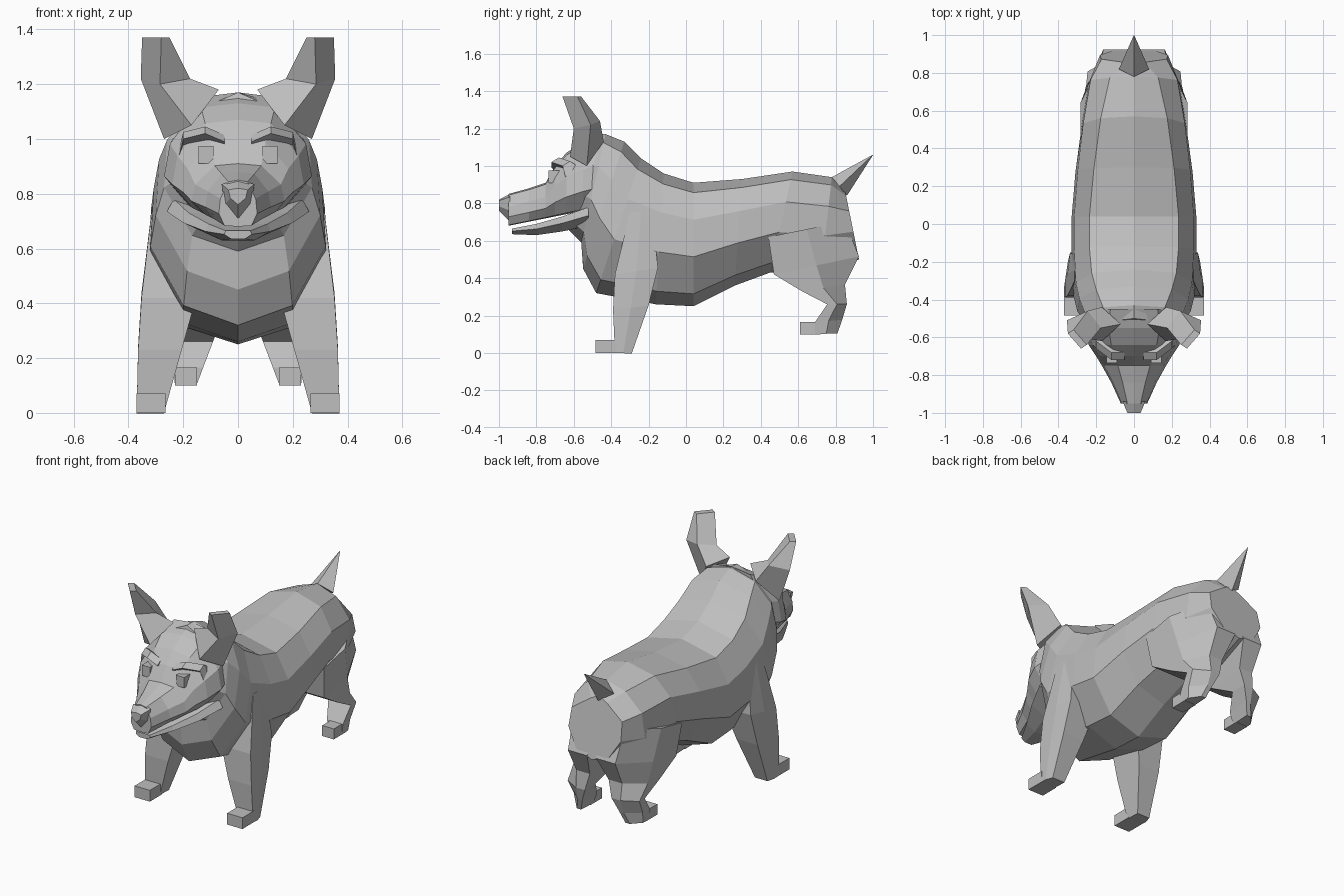
import bpy
import bmesh
from mathutils import Vector

default_cube = bpy.data.objects.get("Cube")
if default_cube:
    bpy.data.objects.remove(default_cube, do_unlink=True)

grey = bpy.data.materials.new("plain grey")
grey.use_nodes = True
grey.diffuse_color = (.52, .52, .52, 1)
shader = grey.node_tree.nodes["Principled BSDF"]
shader.inputs["Base Color"].default_value = grey.diffuse_color


def loft(name, rings):
    """Skin a list of equal-sized closed rings and cap both ends."""
    bm = bmesh.new()
    loops = [[bm.verts.new(point) for point in ring] for ring in rings]
    for ring, following in zip(loops, loops[1:]):
        for i in range(len(ring)):
            bm.faces.new((ring[i - 1], ring[i], following[i], following[i - 1]))
    bm.faces.new(loops[0])
    bm.faces.new(loops[-1])
    bmesh.ops.recalc_face_normals(bm, faces=bm.faces)
    mesh = bpy.data.meshes.new(name)
    bm.to_mesh(mesh)
    bm.free()
    mesh.materials.append(grey)
    bpy.context.collection.objects.link(bpy.data.objects.new(name, mesh))


def pair(name, rings):
    """Make a left part and its mirrored right twin."""
    loft("left_" + name, rings)
    loft("right_" + name, [[(-x, y, z) for x, y, z in ring] for ring in rings])


def section(top, bottom, steps, widths):
    """Symmetric ring between a top and a bottom point on the centre plane."""
    top, bottom = Vector((0, *top)), Vector((0, *bottom))
    left = [top.lerp(bottom, step) + Vector((width, 0, 0))
            for step, width in zip(steps, widths)]
    right = [Vector((-p.x, p.y, p.z)) for p in reversed(left)]
    return [top, *left, bottom, *right]


def diamond(centre, across, depth):
    """Four-point ring spanned by two half-axes."""
    centre, across, depth = Vector(centre), Vector(across), Vector(depth)
    return [centre - across, centre - depth, centre + across, centre + depth]


def box_rings(x_range, y_range, z_range):
    """Front and back ring of a box."""
    (left, right), (low, high) = x_range, z_range
    return [[(left, y, low), (right, y, low), (right, y, high), (left, y, high)]
            for y in y_range]


def body_ring(top, bottom, width):
    """Flat back that narrows with the body, full flanks, tucked belly."""
    crown = 1.2 * width - .16
    return section(top, bottom, (.08, .3, .6, .9),
                   (crown, width * .96, width, width * .62))


def head_ring(y, top, width):
    """Narrow crown over round cheeks, with a lip rising to the rear."""
    return section((y, top), (y, .87 + y / 5), (.04, .4, .72, .98),
                   (width / 2, width * .92, width, width * .7))


def jaw_ring(y, top, bottom, width):
    """Shallow dish."""
    return section((y, top), (y, bottom), (0, .45, 1),
                   (width * .9, width, width / 2))


def leg_ring(z, front, back, inner, outer, taper):
    """Five-sided ring, rising to the rear where the leg is deep."""
    rise = .27 * (back - front - .1)
    rear = max(outer * taper, inner + .03)
    return [(inner, front, z), (outer, front, z),
            (outer, (front + back) / 2, z + rise / 2),
            (rear, back, z + rise), (inner, back, z + rise)]


# Body and neck, from throat to rump
loft("body", [body_ring(*row) for row in (
    ((-.5, 1.17), (-.63, .66), .21),
    ((-.43, 1.17), (-.56, .59), .27),
    ((-.33, 1.13), (-.55, .45), .3),
    ((-.24, 1.04), (-.48, .32), .32),
    ((-.12, .96), (-.16, .26), .33),
    ((.04, .91), (.04, .25), .33),
    ((.3, .93), (.26, .36), .31),
    ((.57, .97), (.45, .43), .28),
    ((.78, .94), (.72, .42), .24),
    ((.85, .87), (.925, .5), .18),
)])

# Head with tapered muzzle
loft("head", [head_ring(*row) for row in (
    (-.95, .85, .07),
    (-.84, .88, .12),
    (-.75, .91, .17),
    (-.7, 1, .2),
    (-.64, 1.07, .24),
    (-.55, 1.13, .27),
    (-.45, 1.17, .25),
)])

# Lower jaw, slightly open
loft("lower_jaw", [jaw_ring(*row) for row in (
    (-.93, .665, .635, .05),
    (-.8, .69, .63, .12),
    (-.66, .73, .65, .2),
    (-.52, .78, .68, .26),
)])

# Nose tip
loft("nose", [section((y, top), (y, bottom), (.1, .6), (width, width * .8))
              for y, top, bottom, width in ((-1, .82, .76, .035), (-.94, .85, .7, .06))])

# Eyes under arched brow ridges
pair("eye", box_rings((.09, .145), (-.735, -.67), (.91, .975)))
pair("brow", [diamond(centre, (0, 0, .025), (0, .04, 0)) for centre in (
    (.05, -.68, .99), (.12, -.68, 1.02), (.2, -.62, 1), (.22, -.6, .92))])

# Ears, wide at the base and tipped forward
pair("ear", [
    diamond((.17, -.53, 1.09), (.1, 0, -.09), (0, .09, .04)),
    diamond((.265, -.53, 1.22), (.09, .02, 0), (-.02, .07, .02)),
    diamond((.3, -.61, 1.37), (.05, .03, 0), (.02, .05, 0)),
])

# Front legs, growing out of the shoulders and splayed toward the paws
pair("front_leg", [
    leg_ring(z, front, back, .27 - .28 * z, .37 - z * z / 10, .96)
    for z, front, back in (
        (.75, -.3, -.18), (.42, -.38, -.15), (.23, -.39, -.2), (0, -.38, -.29))])
pair("front_paw", box_rings((.265, .37), (-.485, -.37), (0, .07)))

# Hind legs, from broad thigh through hock to heel
pair("hind_leg", [
    leg_ring(z, front, back, .19 - .38 * z, .22 + .1 * z, .62)
    for z, front, back in (
        (.62, .44, .85), (.42, .47, .925), (.33, .62, .85),
        (.26, .755, .86), (.165, .69, .835), (.1, .69, .81))])
pair("hind_paw", box_rings((.15, .23), (.61, .72), (.1, .165)))

# Pointed tail
loft("tail", [diamond((0, .82, .89), (.08, 0, 0), (0, .04, -.05)),
              diamond((0, 1, 1.06), (.001, 0, 0), (0, .001, 0))])
